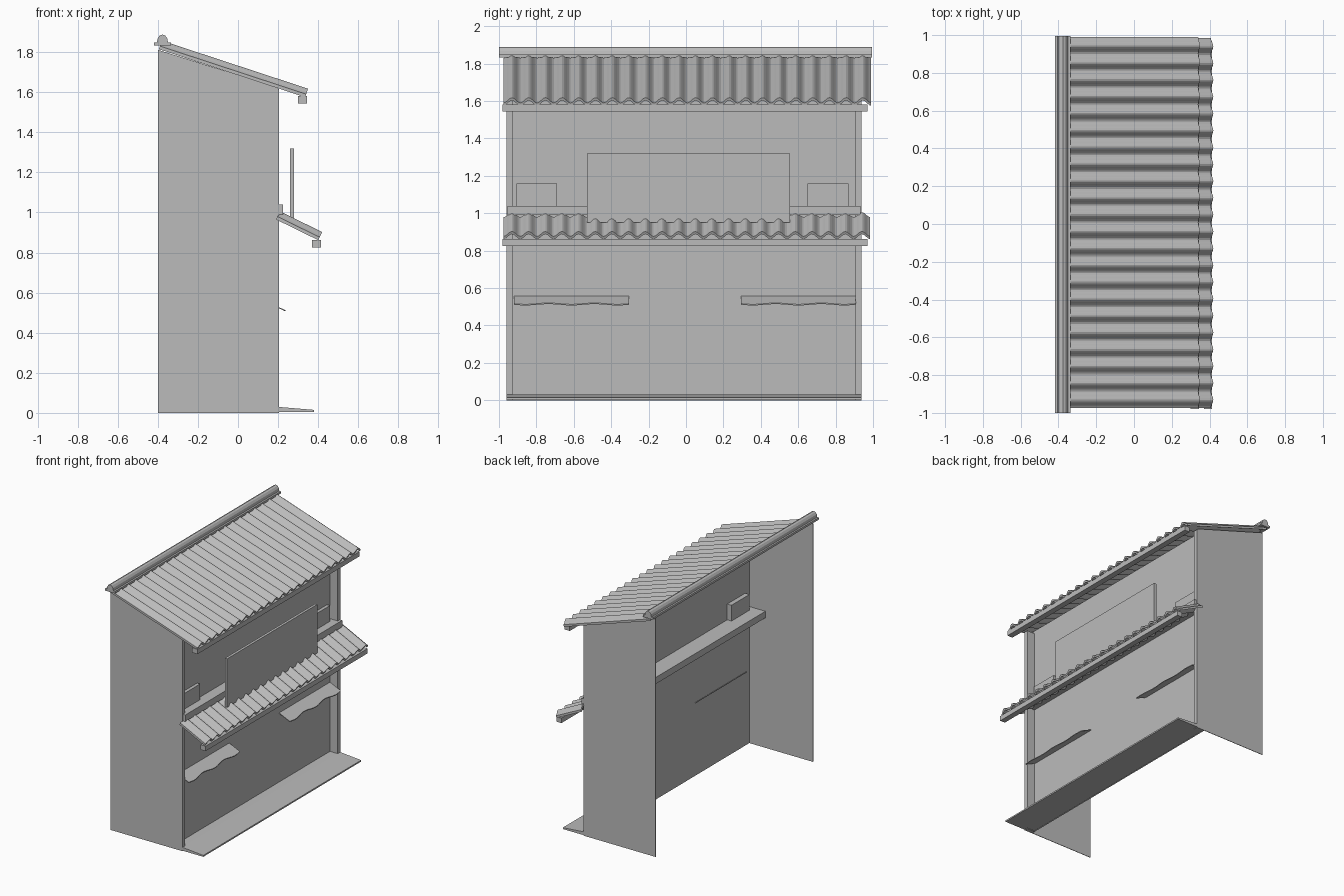
import bpy, math
from mathutils import Vector

cube = bpy.data.objects.get("Cube")
if cube:
    bpy.data.objects.remove(cube, do_unlink=True)

GREY = (0.5, 0.5, 0.5, 1)
mat = bpy.data.materials.new("plain_grey")
mat.use_nodes = True
mat.diffuse_color = GREY
mat.node_tree.nodes["Principled BSDF"].inputs["Base Color"].default_value = GREY


def make(name, verts, faces):
    mesh = bpy.data.meshes.new(name)
    mesh.from_pydata(verts, [], faces)
    mesh.materials.append(mat)
    obj = bpy.data.objects.new(name, mesh)
    bpy.context.collection.objects.link(obj)
    return obj


def extrude_y(name, profile, y0, y1):
    """Extrude a closed (x, z) outline along y."""
    n = len(profile)
    verts = [(x, y, z) for y in (y0, y1) for x, z in profile]
    faces = [(i, i + n, (i + 1) % n + n, (i + 1) % n) for i in range(n)]
    faces += [tuple(range(n)), tuple(reversed(range(n, 2 * n)))]
    return make(name, verts, faces)


def box(name, x0, x1, y0, y1, z0, z1):
    return extrude_y(name, [(x0, z0), (x1, z0), (x1, z1), (x0, z1)], y0, y1)


def tiled_slope(name, top, bottom, y0, y1, count, depth=0.045, thick=0.016):
    """Ribbed tile sheet running from the top (x, z) to the bottom (x, z)."""
    run = Vector((bottom[0] - top[0], 0, bottom[1] - top[1])).normalized()
    normal = Vector((-run.z, 0, run.x))
    steps = 10
    total = count * steps
    verts, faces = [], []
    for i in range(total + 1):
        wave = 0.5 - 0.5 * math.cos(2 * math.pi * i / steps)
        low = (depth - thick) * wave
        y = y0 + (y1 - y0) * i / total
        for x, z in (top, bottom):
            for h in (low, low + thick):
                verts.append(Vector((x, y, z)) + normal * h)
    for i in range(total):
        a, b = 4 * i, 4 * i + 4
        for p, q in ((0, 2), (2, 3), (3, 1), (1, 0)):
            faces.append((a + p, a + q, b + q, b + p))
    end = 4 * total
    faces += [(0, 1, 3, 2), (end, end + 2, end + 3, end + 1)]
    return make(name, verts, faces)


# Side walls with sloping tops, and the posts on their front edges
side = [(-0.4, 0), (0.2, 0), (0.2, 1.622), (-0.4, 1.812)]
for label, outer, inner in (("right", -0.96, -0.928), ("left", 0.938, 0.906)):
    sign = 1 if inner > outer else -1
    extrude_y(f"{label}_side_wall", side, *sorted((outer, outer + sign * 0.004)))
    box(f"{label}_post", 0.14, 0.205, *sorted((outer, inner)), 0, 1.615)

# Recessed facade
box("facade_wall", 0.136, 0.14, -0.955, 0.933, 0.0, 1.635)

# Doorstep sloping away from the facade
extrude_y("doorstep", [(0.14, 0.004), (0.38, 0.004), (0.38, 0.015), (0.2, 0.03), (0.14, 0.03)],
          -0.96, 0.938)

# Ledge between the storeys, with a small box near each end
box("ledge", 0.0, 0.225, -0.955, 0.933, 0.99, 1.04)
for label, y0, y1 in (("right", -0.905, -0.69), ("left", 0.65, 0.87)):
    box(f"{label}_ledge_box", 0.10, 0.165, y0, y1, 1.04, 1.16)

# Blank signboard standing on the awning
box("signboard", 0.26, 0.28, -0.53, 0.555, 0.95, 1.32)

# Tiled roof, awning and the beams under their eaves
tiled_slope("main_roof_tiles", (-0.395, 1.815), (0.335, 1.575), -0.975, 0.99, 22)
tiled_slope("awning_tiles", (0.19, 0.965), (0.4, 0.862), -0.975, 0.985, 22)
box("main_eave_beam", 0.30, 0.345, -0.98, 0.97, 1.545, 1.582)
box("awning_eave_beam", 0.37, 0.413, -0.98, 0.97, 0.825, 0.862)

# Rounded ridge cap with flared edges
cap = [(-0.418, 1.832), (-0.418, 1.848)]
cap += [(-0.377 - 0.028 * math.cos(a), 1.848 + 0.04 * math.sin(a))
        for a in [math.pi * i / 6 for i in range(7)]]
cap += [(-0.335, 1.848), (-0.335, 1.832)]
extrude_y("ridge_cap", cap, -1.0, 0.995)

# Cloth strips with a wavy hem below the awning
for label, y0, y1 in (("right", -0.92, -0.305), ("left", 0.295, 0.908)):
    verts, faces = [], []
    steps = 24
    for i in range(steps + 1):
        t = i / steps
        y = y0 + (y1 - y0) * t
        hem = 0.228 + 0.008 * math.sin(t * math.pi * 5)
        for x in (0.13, hem):
            z = 0.56 - 0.45 * (x - 0.125)
            verts += [(x, y, z - 0.003), (x, y, z + 0.003)]
    for i in range(steps):
        a, b = 4 * i, 4 * i + 4
        for p, q in ((0, 2), (2, 3), (3, 1), (1, 0)):
            faces.append((a + p, a + q, b + q, b + p))
    end = 4 * steps
    faces += [(0, 1, 3, 2), (end, end + 2, end + 3, end + 1)]
    make(f"{label}_cloth_strip", verts, faces)
